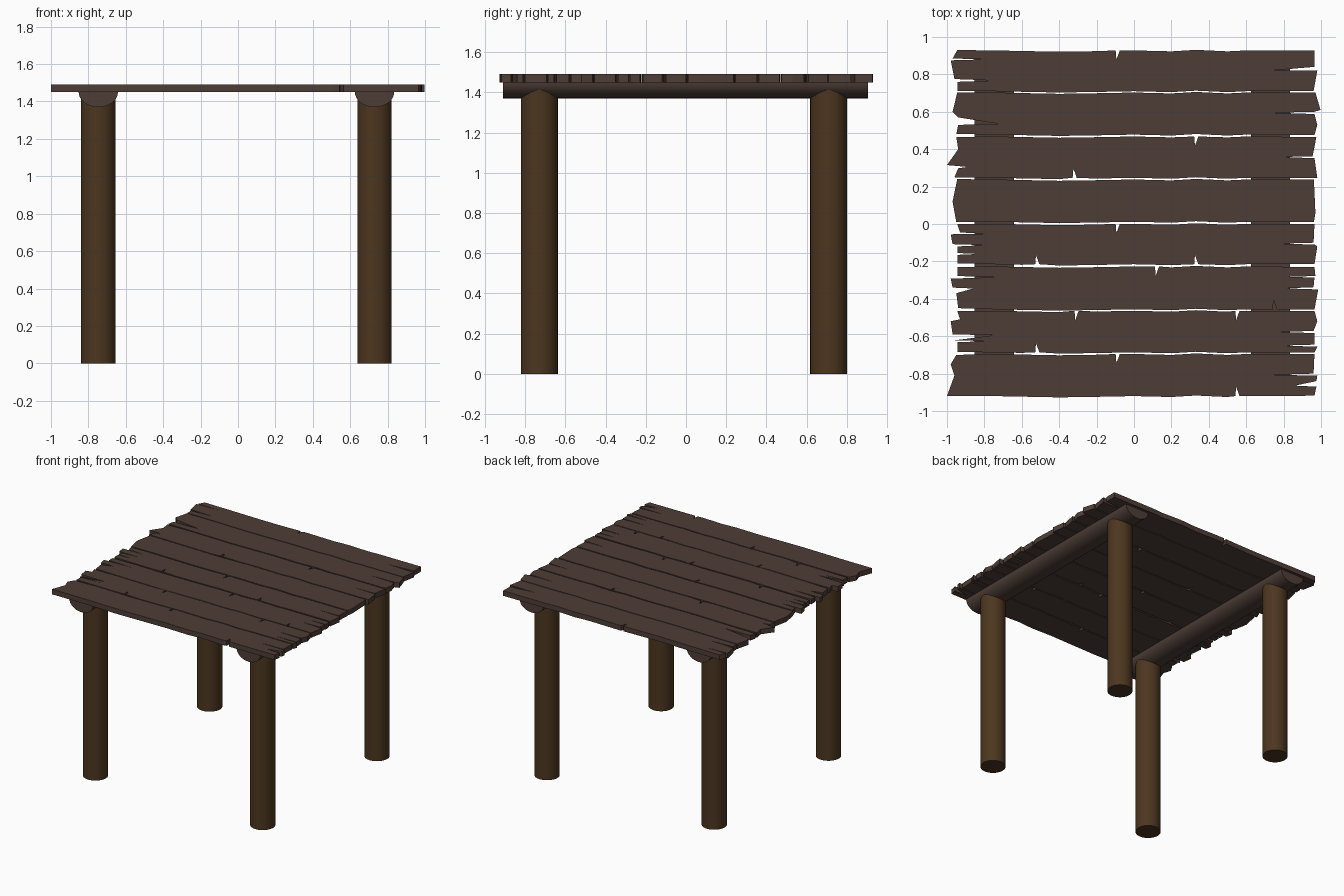
import bpy, bmesh, math

if "Cube" in bpy.data.objects:
    bpy.data.objects.remove(bpy.data.objects["Cube"])

def material(name, rgb):
    m = bpy.data.materials.new(name)
    m.diffuse_color = (*rgb, 1)
    m.use_nodes = True
    m.node_tree.nodes["Principled BSDF"].inputs["Base Color"].default_value = m.diffuse_color
    return m

PLANK = material("plank_wood", (0.076, 0.048, 0.038))
LOG = material("log_wood", (0.072, 0.037, 0.014))

def prism(name, outline, direction, mat, smooth=False):
    """Extrude a closed outline of 3D points along a direction."""
    bm = bmesh.new()
    face = bm.faces.new([bm.verts.new(p) for p in outline])
    ext = bmesh.ops.extrude_face_region(bm, geom=[face], use_keep_orig=True)
    verts = [g for g in ext["geom"] if isinstance(g, bmesh.types.BMVert)]
    bmesh.ops.translate(bm, vec=direction, verts=verts)
    bmesh.ops.triangulate(bm, faces=[f for f in bm.faces if len(f.verts) > 4])
    bmesh.ops.recalc_face_normals(bm, faces=bm.faces)
    me = bpy.data.meshes.new(name)
    bm.to_mesh(me)
    bm.free()
    me.materials.append(mat)
    ob = bpy.data.objects.new(name, me)
    bpy.context.collection.objects.link(ob)
    if smooth:
        bpy.ops.object.select_all(action='DESELECT')
        ob.select_set(True)
        bpy.context.view_layer.objects.active = ob
        bpy.ops.object.shade_smooth_by_angle(angle=math.radians(40))
    return ob

# Gentle waviness shared by the long plank edges
WAVE = [(-.75, 0), (-.6, -.003), (-.4, -.007), (-.2, -.004), (0, 0),
        (.2, -.005), (.33, .003), (.5, -.005), (.6, 0)]

def long_edge(y, inward, notches):
    """Left-to-right wavy edge with small triangular splits."""
    pts = [(x, y + w) for x, w in WAVE if all(abs(x - n) > .03 for n in notches)]
    for n in notches:
        pts += [(n - .008, y), (n - .004, y + inward * .05), (n + .014, y)]
    return sorted(pts)

def plank(name, top, bottom, left, right, top_notches=(), bottom_notches=()):
    """Splintered board: left and right ends are listed from top to bottom."""
    outline = (long_edge(top, -1, top_notches) + right
               + long_edge(bottom, 1, bottom_notches)[::-1] + left[::-1])
    prism(name, [(x, y, 1.45) for x, y in outline], (0, 0, .04), PLANK)

# Deck planks, back to front
plank("plank_1", .928, .71,
      [(-.945, .93), (-.97, .885), (-.79, .88), (-.98, .875), (-.96, .775),
       (-.75, .767), (-.945, .76), (-.945, .712)],
      [(.965, .928), (.965, .84), (.75, .822), (.98, .82), (.96, .71)], [-.09])
plank("plank_2", .703, .478,
      [(-.945, .703), (-.97, .6), (-.94, .57), (-.72, .535), (-.94, .53), (-.95, .482)],
      [(.97, .703), (.997, .61), (.965, .6), (.75, .595), (.965, .588), (.98, .53), (.965, .475)])
plank("plank_3", .468, .247,
      [(-.95, .465), (-.94, .4), (-1, .315), (-.89, .305), (-.94, .298), (-.96, .25)],
      [(.975, .465), (.955, .362), (.78, .358), (.965, .352), (.98, .247)], [.33], [-.32])
plank("plank_4", .238, .012,
      [(-.945, .24), (-.97, .12), (-.95, .01)],
      [(.962, .237), (.97, .06), (.962, .01)])
plank("plank_5", .001, -.215,
      [(-.945, 0), (-.93, -.045), (-.8, -.052), (-.98, -.055), (-.97, -.108), (-.8, -.113),
       (-.945, -.12), (-.945, -.155), (-.83, -.16), (-.945, -.165), (-.945, -.21)],
      [(.965, 0), (.96, -.1), (.78, -.105), (.965, -.11), (.98, -.12), (.965, -.215)],
      [-.09], [-.52, .33])
plank("plank_6", -.227, -.456,
      [(-.945, -.23), (-.945, -.278), (-.74, -.285), (-.98, -.292), (-.97, -.34),
       (-.86, -.345), (-.95, -.37), (-.94, -.45)],
      [(.965, -.23), (.97, -.278), (.83, -.282), (.965, -.287), (.96, -.338), (.81, -.344),
       (.985, -.35), (.965, -.456)], [.12], [.75])
plank("plank_7", -.464, -.686,
      [(-.945, -.464), (-.93, -.51), (-.98, -.52), (-.97, -.59), (-.75, -.595), (-.96, -.622),
       (-.78, -.626), (-.945, -.632), (-.945, -.685)],
      [(.965, -.464), (.98, -.52), (.96, -.572), (.75, -.577), (.965, -.583), (.965, -.645),
       (.79, -.65), (.98, -.656), (.965, -.686)], [-.31, .55], [-.52])
plank("plank_8", -.695, -.92,
      [(-.95, -.70), (-.98, -.75), (-.96, -.81), (-1, -.92)],
      [(.965, -.695), (.96, -.8), (.75, -.806), (.98, -.811), (.975, -.84), (.86, -.864),
       (.975, -.87), (.965, -.918)], [-.09], [.55])

# Half-round support beams and round log legs
for side, cx in (("left", -.747), ("right", .73)):
    arc = [math.pi * (1 + i / 16) for i in range(17)]
    prism(side + "_beam", [(cx + .105 * math.cos(a), -.91, 1.45 + .08 * math.sin(a)) for a in arc],
          (0, 1.815, 0), PLANK, True)
    for end, cy in (("front", -.73), ("back", .71)):
        ring = [math.tau * i / 32 for i in range(32)]
        prism(f"{end}_{side}_leg", [(cx + .092 * math.cos(a), cy + .092 * math.sin(a), 0) for a in ring],
              (0, 0, 1.43), LOG, True)
